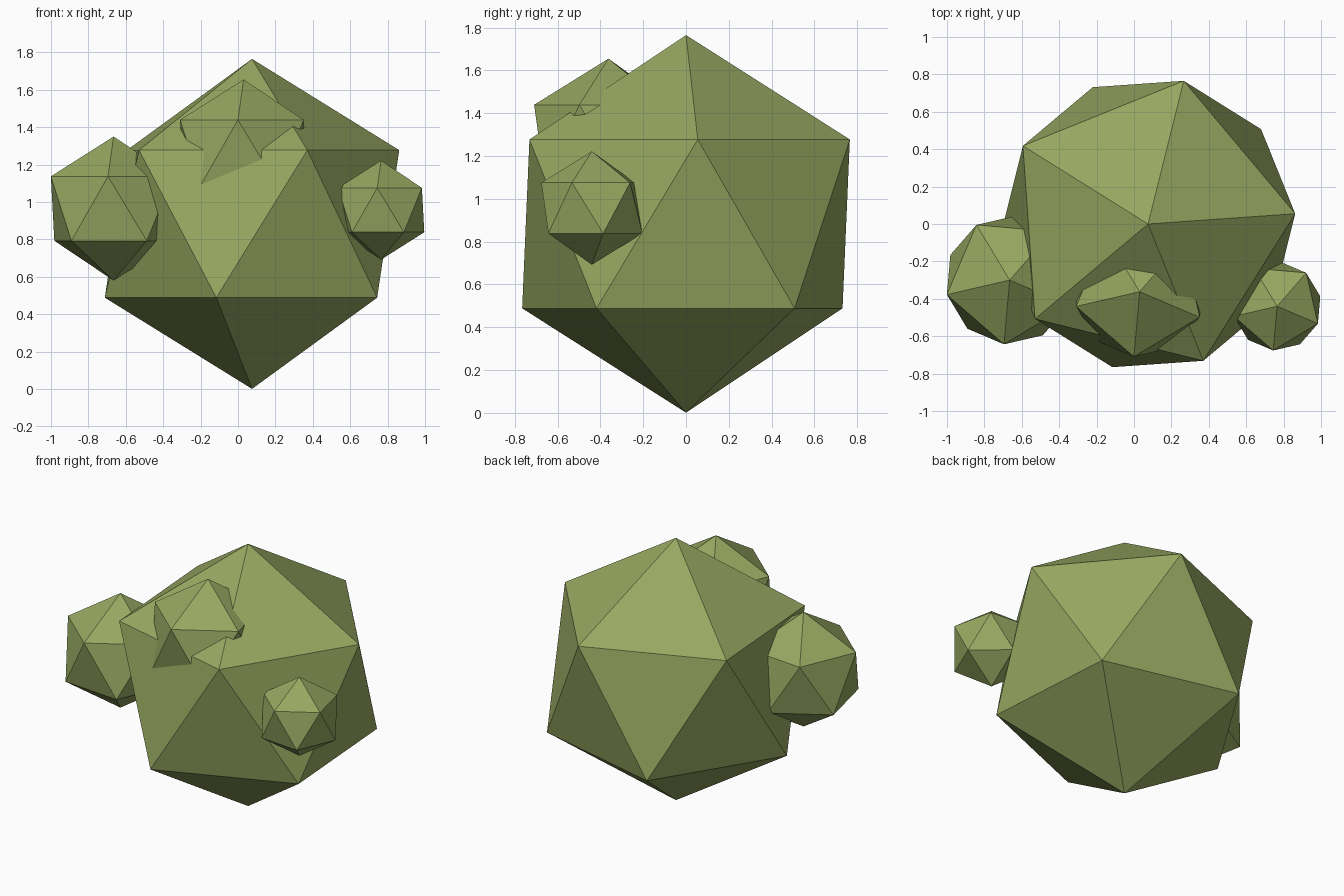
import bpy
from math import radians

if "Cube" in bpy.data.objects:
    bpy.data.objects.remove(bpy.data.objects["Cube"])

# Leaf green
green = bpy.data.materials.new("leaf_green")
green.diffuse_color = (0.31, 0.39, 0.12, 1)
green.use_nodes = True
green.node_tree.nodes["Principled BSDF"].inputs["Base Color"].default_value = green.diffuse_color


def clump(name, center, radius, turn):
    """A flat-faced 20-sided leaf clump."""
    bpy.ops.mesh.primitive_ico_sphere_add(
        subdivisions=1, radius=radius, location=center,
        rotation=(0, 0, radians(turn)))
    obj = bpy.context.object
    obj.name = name
    obj.data.materials.append(green)


# Large bush body
clump("bush_body", (0.075, 0, 0.883), 0.882, 4)

# Smaller clumps growing out of the front
clump("left_clump", (-0.665, -0.30, 0.965), 0.385, 49)
clump("right_clump", (0.765, -0.44, 0.957), 0.265, 49)
clump("upper_clump", (0.03, -0.362, 1.265), 0.39, 49)
